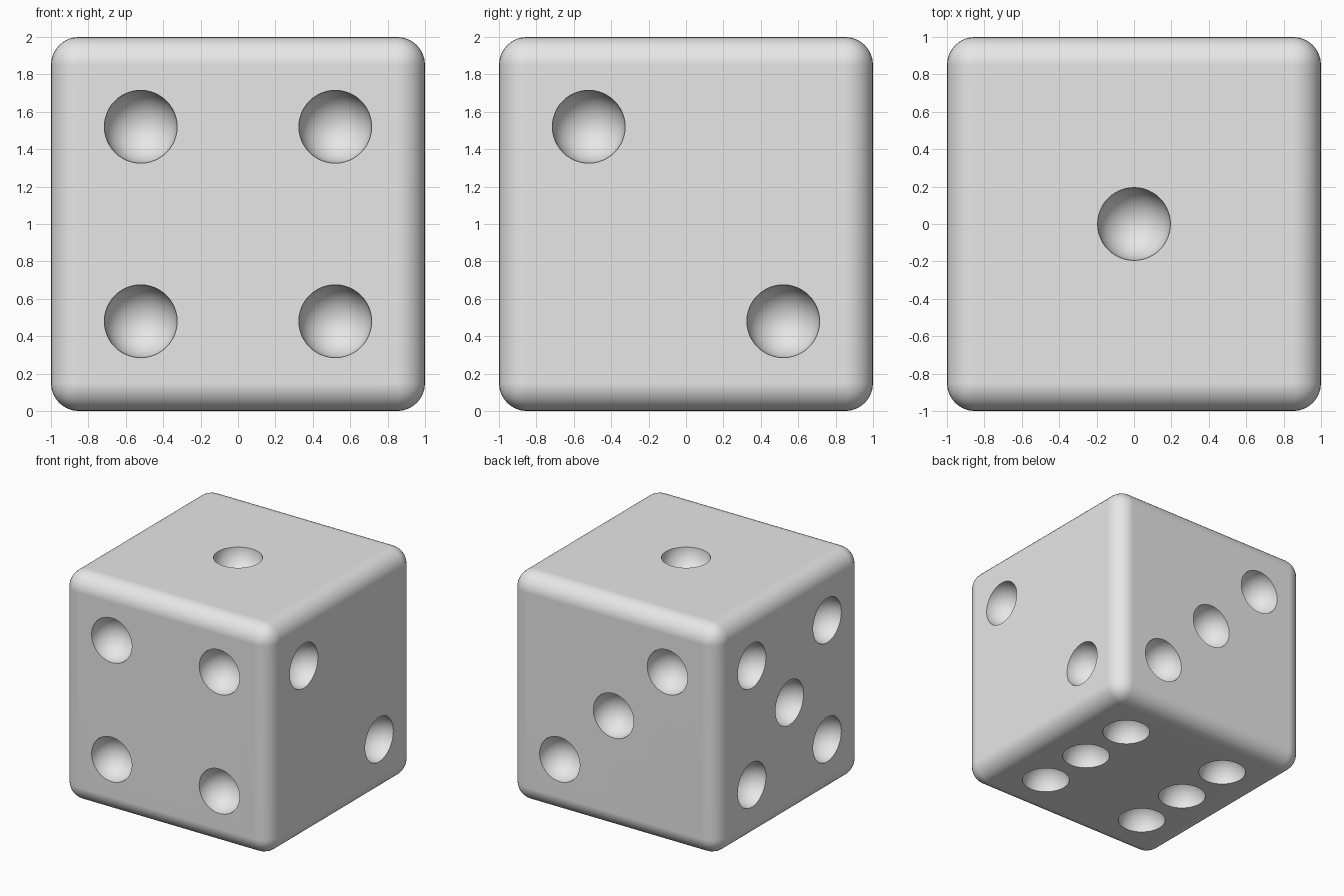
import bpy
import bmesh
from mathutils import Matrix, Vector

default = bpy.data.objects.get("Cube")
if default:
    bpy.data.objects.remove(default, do_unlink=True)

PIP_RADIUS = 0.195
SPREAD = 0.52
CENTRE = Vector((0, 0, 1))

# Single grey material
grey = bpy.data.materials.new("light grey")
grey.use_nodes = True
colour = (0.8, 0.8, 0.8, 1)
grey.diffuse_color = colour
grey.node_tree.nodes["Principled BSDF"].inputs["Base Color"].default_value = colour


def add_object(name, bm):
    mesh = bpy.data.meshes.new(name)
    bm.to_mesh(mesh)
    bm.free()
    mesh.materials.append(grey)
    obj = bpy.data.objects.new(name, mesh)
    bpy.context.collection.objects.link(obj)
    return obj


# Cube body with rounded edges
bm = bmesh.new()
bmesh.ops.create_cube(bm, size=2, matrix=Matrix.Translation(CENTRE))
die = add_object("die_body", bm)
bevel = die.modifiers.new("rounded edges", "BEVEL")
bevel.width = 0.15
bevel.segments = 8
bevel.limit_method = "NONE"

# Pip layouts in face coordinates
diagonal = [(-1, 1), (1, -1)]
corners = diagonal + [(1, 1), (-1, -1)]
middle = [(0, 0)]
X, Y, Z = Vector((1, 0, 0)), Vector((0, 1, 0)), Vector((0, 0, 1))

# Each face: outward normal, its two axes, its pips
faces = [
    (Z, X, Y, middle),
    (X, Y, Z, diagonal),
    (Y, X, Z, diagonal + middle),
    (-Y, X, Z, corners),
    (-X, Y, Z, corners + middle),
    (-Z, X, Y, corners + [(1, 0), (-1, 0)]),
]

# Spheres that hollow out the pips
bm = bmesh.new()
for normal, u_axis, v_axis, pips in faces:
    turn = normal.to_track_quat("Z", "Y").to_matrix().to_4x4()
    for u, v in pips:
        place = CENTRE + normal + (u_axis * u + v_axis * v) * SPREAD
        bmesh.ops.create_uvsphere(bm, u_segments=48, v_segments=25, radius=PIP_RADIUS,
                                  matrix=Matrix.Translation(place) @ turn)
cutter = add_object("pip_cutter", bm)
cutter.hide_render = True

cut = die.modifiers.new("pips", "BOOLEAN")
cut.operation = "DIFFERENCE"
cut.solver = "EXACT"
cut.object = cutter

# Apply the shaping, then shade smoothly with crisp pip rims
bpy.ops.object.select_all(action="DESELECT")
die.select_set(True)
bpy.context.view_layer.objects.active = die
for name in ("rounded edges", "pips"):
    bpy.ops.object.modifier_apply(modifier=name)
bpy.data.objects.remove(cutter, do_unlink=True)

bpy.ops.object.shade_smooth_by_angle()
flatten = die.modifiers.new("flat sides", "WEIGHTED_NORMAL")
flatten.keep_sharp = True
